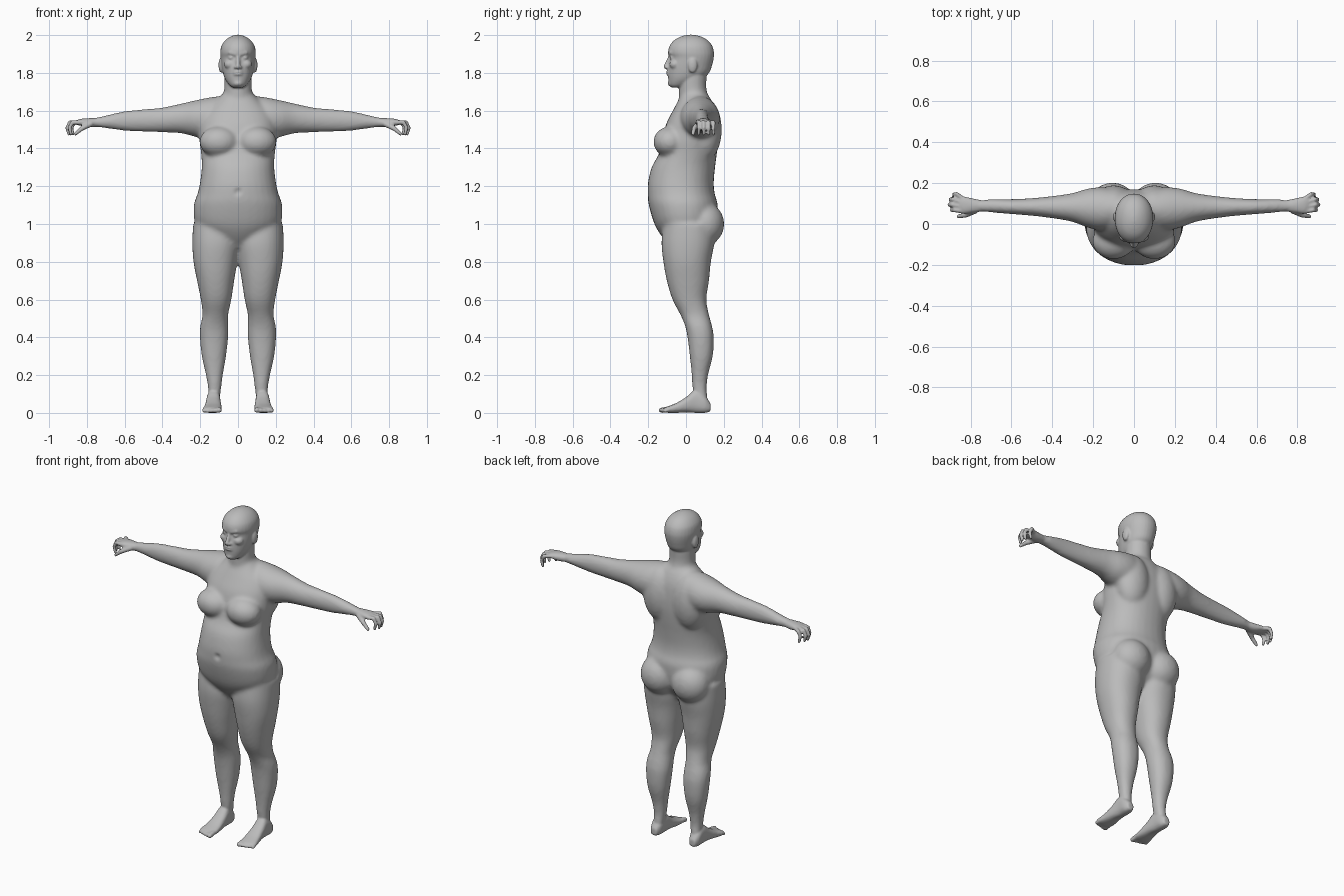
import bpy
import bmesh
import math
from mathutils import Matrix, Vector

cube = bpy.data.objects.get("Cube")
if cube:
    bpy.data.objects.remove(cube, do_unlink=True)

skin = bpy.data.materials.new("grey skin")
skin.use_nodes = True
skin.diffuse_color = (0.5, 0.5, 0.5, 1)
skin.node_tree.nodes["Principled BSDF"].inputs["Base Color"].default_value = skin.diffuse_color


def spline(a, b, c, d, t):
    """Smooth in-between value for four neighbouring stations."""
    return b + t / 2 * (c - a + t * (2 * a - 5 * b + 4 * c - d + t * (3 * (b - c) + d - a)))


def loft(bm, axis, stations, power=2.2, sides=32, steps=4):
    """Closed skin through rings; station = place on axis, then low and high of the other two axes."""
    if len(stations[0]) == 4:
        stations = [(t, -w, w, lo, hi) for t, w, lo, hi in stations]
    last = len(stations) - 1
    rows = []
    for i in range(last):
        near = [stations[min(max(j, 0), last)] for j in range(i - 1, i + 3)]
        for s in range(steps):
            rows.append([spline(*column, s / steps) for column in zip(*near)])
    rows.append(stations[last])
    others = [k for k in range(3) if k != axis]
    rings = []
    for t, a0, a1, b0, b1 in rows:
        ring = []
        for n in range(sides):
            angle = math.tau * n / sides
            c, s = math.cos(angle), math.sin(angle)
            p = Vector()
            p[axis] = t
            p[others[0]] = (a0 + a1) / 2 + (a1 - a0) / 2 * math.copysign(abs(c) ** (2 / power), c)
            p[others[1]] = (b0 + b1) / 2 + (b1 - b0) / 2 * math.copysign(abs(s) ** (2 / power), s)
            ring.append(bm.verts.new(p))
        rings.append(ring)
    for low, high in zip(rings, rings[1:]):
        for n in range(sides):
            m = (n + 1) % sides
            bm.faces.new((low[n], low[m], high[m], high[n]))
    bm.faces.new(rings[0][::-1])
    bm.faces.new(rings[-1])


def blob(bm, centre, radii):
    matrix = Matrix.Translation(centre) @ Matrix.Diagonal((*radii, 1))
    bmesh.ops.create_icosphere(bm, subdivisions=3, radius=1, matrix=matrix)


def chain(bm, points, start, end):
    """Tapered round digit along a path."""
    points = [Vector(p) for p in points]
    count = len(points) - 1
    for i in range(count):
        for s in range(7):
            t = s / 6
            r = start + (end - start) * (i + t) / count
            blob(bm, points[i].lerp(points[i + 1], t), (r, r, r))


def mirror(bm):
    copy = bmesh.ops.duplicate(bm, geom=bm.verts[:] + bm.edges[:] + bm.faces[:])["geom"]
    bmesh.ops.scale(bm, vec=(-1, 1, 1), verts=[g for g in copy if isinstance(g, bmesh.types.BMVert)])


def fuse(bm, voxel, smoothing):
    """Merge overlapping parts into one continuous skin."""
    bmesh.ops.recalc_face_normals(bm, faces=bm.faces[:])
    mesh = bpy.data.meshes.new("parts")
    bm.to_mesh(mesh)
    bm.free()
    obj = bpy.data.objects.new("parts", mesh)
    bpy.context.collection.objects.link(obj)
    remesh = obj.modifiers.new("merge", "REMESH")
    remesh.mode = "VOXEL"
    remesh.voxel_size = voxel
    smooth = obj.modifiers.new("soften", "SMOOTH")
    smooth.iterations = smoothing
    graph = bpy.context.evaluated_depsgraph_get()
    result = bpy.data.meshes.new_from_object(obj.evaluated_get(graph))
    bpy.data.objects.remove(obj, do_unlink=True)
    return result


# Trunk and limbs
trunk = bmesh.new()
leg = [(.04, .1, .16, .05, .12), (.12, .09, .158, .035, .11), (.2, .08, .17, .03, .117),
       (.3, .063, .192, .02, .142), (.4, .052, .202, .008, .147), (.46, .052, .2, -.005, .138),
       (.52, .052, .188, -.03, .122), (.6, .035, .197, -.072, .108), (.7, .02, .217, -.102, .122),
       (.8, .004, .236, -.12, .132), (.9, -.01, .242, -.13, .15), (1, 0, .238, -.12, .15)]
arm = [(.06, .01, .15, 1.47, 1.68), (.14, -.03, .178, 1.45, 1.672), (.22, -.02, .175, 1.46, 1.656),
       (.3, .01, .152, 1.48, 1.638), (.4, .028, .137, 1.485, 1.617), (.5, .04, .127, 1.488, 1.608),
       (.6, .048, .122, 1.493, 1.598), (.7, .056, .122, 1.507, 1.575), (.76, .06, .118, 1.513, 1.562),
       (.8, .055, .126, 1.51, 1.56)]
loft(trunk, 2, leg)
loft(trunk, 0, arm, power=2)
blob(trunk, (.1, -.085, 1.435), (.105, .088, .082))    # breast
blob(trunk, (.105, .1, 1), (.115, .103, .115))         # buttock
blob(trunk, (.1, .1, 1.5), (.105, .09, .17))           # shoulder blade
mirror(trunk)
torso = [(.87, .06, -.07, .08), (.93, .15, -.125, .13), (1, .225, -.167, .16),
         (1.1, .234, -.197, .168), (1.16, .214, -.203, .152), (1.22, .201, -.201, .147),
         (1.3, .192, -.182, .154), (1.37, .195, -.145, .163), (1.45, .205, -.125, .17),
         (1.53, .2, -.105, .168), (1.6, .17, -.07, .158), (1.66, .11, -.038, .133), (1.7, .07, -.02, .1)]
neck = [(1.6, .1, -.03, .14), (1.66, .08, -.037, .122), (1.72, .073, -.038, .108),
        (1.78, .073, -.04, .11), (1.84, .07, -.03, .11)]
loft(trunk, 2, torso)
loft(trunk, 2, neck, power=2)
trunk_mesh = fuse(trunk, 0.011, 7)

# Navel dimple
navel = Vector((0, -.2, 1.17))
for v in trunk_mesh.vertices:
    v.co.y += .012 * max(0, 1 - (v.co - navel).length / .025)

# Hand
detail = bmesh.new()
palm = [(.75, .061, .117, 1.515, 1.56), (.79, .055, .125, 1.512, 1.56),
        (.83, .05, .134, 1.52, 1.557), (.855, .056, .134, 1.525, 1.55)]
loft(detail, 0, palm)
for i, reach in enumerate((0, .012, .008, -.01)):
    y, tip = .062 + .021 * i, .068 + .026 * i
    chain(detail, [(.84, y, 1.537), (.878 + reach, tip, 1.538),
                   (.892 + reach, tip, 1.508), (.884 + reach, tip, 1.477)], .012, .009)
chain(detail, [(.78, .065, 1.53), (.825, .043, 1.507), (.86, .038, 1.478)], .016, .01)

# Foot and toes
foot = [(-.115, .094, .182, .004, .028), (-.09, .086, .188, 0, .037), (-.05, .086, .18, 0, .053),
        (0, .09, .172, .003, .083), (.05, .094, .166, 0, .12), (.1, .098, .164, 0, .09),
        (.13, .112, .15, .008, .05)]
loft(detail, 1, foot, power=2.5)
for i in range(5):
    x, r = .1 + .02 * i, .014 - .0012 * i
    chain(detail, [(x, -.1, r + .005), (x, -.131 + .005 * i, r)], r, r)

# Ear, eye, brow, cheek and nostril
blob(detail, (.09, .035, 1.84), (.013, .025, .04))
blob(detail, (.034, -.07, 1.88), (.019, .016, .013))
chain(detail, [(.012, -.083, 1.9), (.04, -.077, 1.907), (.062, -.05, 1.9)], .013, .01)
blob(detail, (.042, -.058, 1.845), (.032, .03, .026))
blob(detail, (.013, -.098, 1.829), (.01, .012, .008))
mirror(detail)

# Head, nose, lips and chin
head = [(1.722, .025, -.075, -.02), (1.735, .045, -.089, .02), (1.765, .067, -.094, .08),
        (1.8, .08, -.096, .122), (1.84, .087, -.094, .138), (1.88, .092, -.086, .147),
        (1.91, .094, -.095, .148), (1.945, .087, -.086, .138), (1.975, .065, -.06, .112),
        (1.993, .038, -.025, .078), (2.002, .01, .01, .04)]
loft(detail, 2, head, power=2.1)
chain(detail, [(0, -.084, 1.89), (0, -.096, 1.86), (0, -.108, 1.834)], .009, .012)
for z in (1.806, 1.793):
    blob(detail, (0, -.091, z), (.026, .014, .007))
blob(detail, (0, -.082, 1.745), (.024, .015, .016))

# One continuous body
detail.from_mesh(trunk_mesh)
bpy.data.meshes.remove(trunk_mesh)
mesh = fuse(detail, 0.006, 3)
mesh.name = "body"
mesh.materials.clear()
mesh.materials.append(skin)
mesh.polygons.foreach_set("use_smooth", [True] * len(mesh.polygons))
body = bpy.data.objects.new("body", mesh)
bpy.context.collection.objects.link(body)
